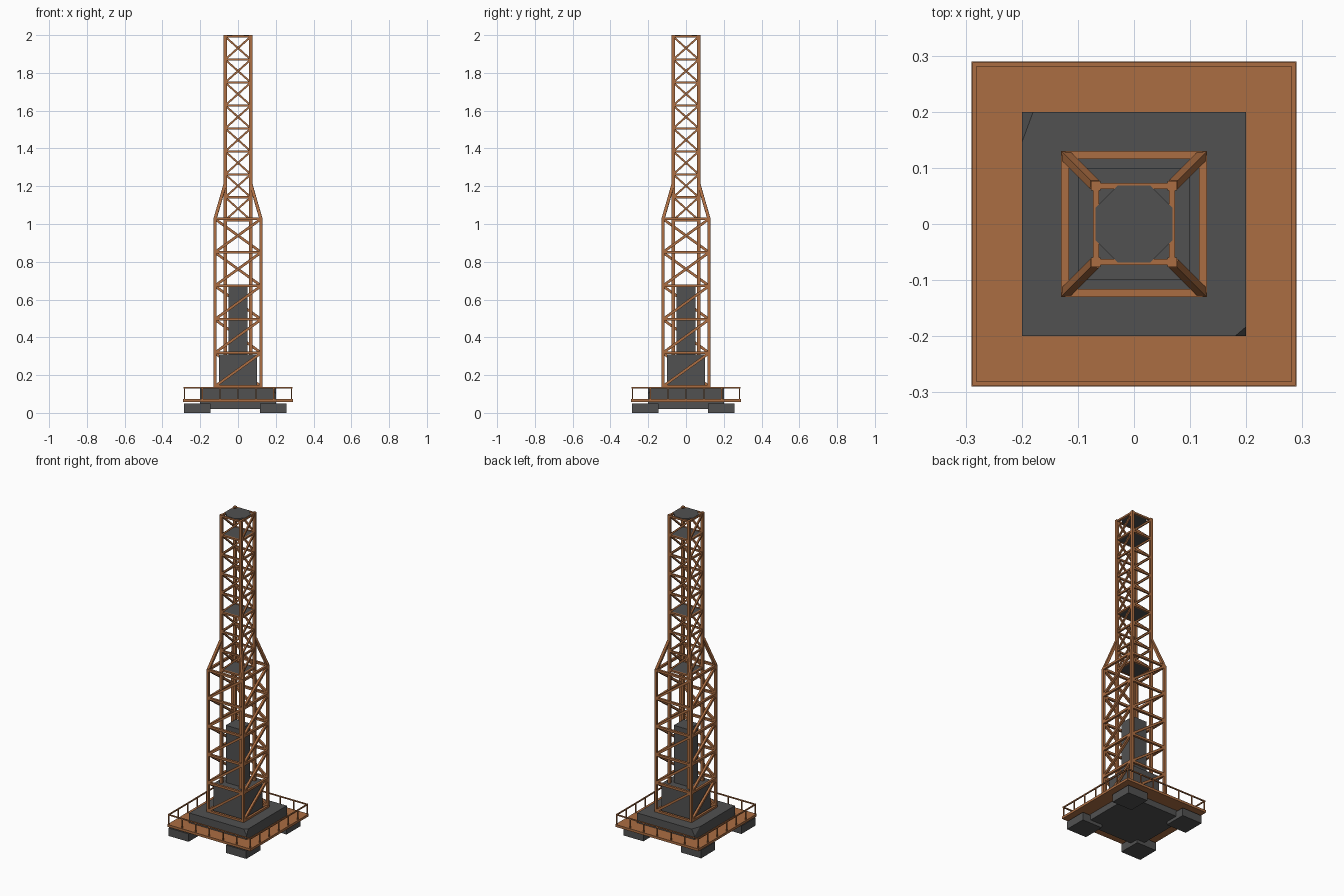
import bpy, bmesh, math
from mathutils import Vector, Matrix

if "Cube" in bpy.data.objects:
    bpy.data.objects.remove(bpy.data.objects["Cube"])


def material(name, rgb):
    m = bpy.data.materials.new(name)
    m.diffuse_color = (*rgb, 1)
    m.use_nodes = True
    m.node_tree.nodes["Principled BSDF"].inputs["Base Color"].default_value = m.diffuse_color
    return m


RUST = material("rust_orange", (0.41, 0.155, 0.055))
DARK = material("dark_concrete", (0.083, 0.083, 0.083))


def finish(bm, name, mat):
    bmesh.ops.recalc_face_normals(bm, faces=bm.faces)
    me = bpy.data.meshes.new(name)
    bm.to_mesh(me)
    bm.free()
    me.materials.append(mat)
    ob = bpy.data.objects.new(name, me)
    bpy.context.collection.objects.link(ob)
    return ob


def box(bm, x0, x1, y0, y1, z0, z1):
    mat = Matrix.Translation(((x0 + x1) / 2, (y0 + y1) / 2, (z0 + z1) / 2)) \
        @ Matrix.Diagonal((x1 - x0, y1 - y0, z1 - z0, 1))
    return bmesh.ops.create_cube(bm, size=1, matrix=mat)["verts"]


def beam(bm, a, b, w, side=None):
    """Square bar between two points, one pair of faces turned toward 'side'."""
    a, b = Vector(a), Vector(b)
    d = (b - a).normalized()
    s = Vector(side or (1, 0, 0))
    u = (s - d * s.dot(d)).normalized()
    v = d.cross(u)
    rot = Matrix((u, v, d)).transposed().to_4x4()
    mat = Matrix.Translation((a + b) / 2) @ rot @ Matrix.Diagonal((w, w, (b - a).length, 1))
    bmesh.ops.create_cube(bm, size=1, matrix=mat)


def four(fn):
    """Call fn with a point-turning function for each of the four sides."""
    for k in range(4):
        r = Matrix.Rotation(k * math.pi / 2, 3, 'Z')
        fn(lambda x, y, z, r=r: r @ Vector((x, y, z)))


def legs(name, h, z0, z1, w):
    bm = bmesh.new()
    for sx in (-1, 1):
        for sy in (-1, 1):
            beam(bm, (sx * h, sy * h, z0), (sx * h, sy * h, z1), w)
    finish(bm, name, RUST)


def lattice(name, h, levels, wh, wd):
    """Horizontal rings at each level with one rising diagonal per bay and side."""
    bm = bmesh.new()

    def side(p):
        n = p(0, -1, 0)
        for z in levels:
            beam(bm, p(-h, -h, z), p(h, -h, z), wh, n)
        for z0, z1 in zip(levels, levels[1:]):
            beam(bm, p(-h, -h, z0), p(h, -h, z1), wd, n)
    four(side)
    finish(bm, name, RUST)


# Inner mast
legs("mast_legs", 0.068, 0.31, 2.0, 0.017)
mast_levels = [1.02 + i * 0.1215 for i in range(9)]
lattice("mast_lattice", 0.068, mast_levels, 0.011, 0.010)

# Outer support tower
legs("tower_legs", 0.122, 0.135, 1.03, 0.016)
lattice("tower_lattice", 0.123, [0.14 + i * 0.1775 for i in range(6)], 0.014, 0.014)

# Sloping struts joining the tower to the mast
bm = bmesh.new()
four(lambda p: beam(bm, p(0.122, 0.122, 1.025), p(0.07, 0.07, 1.205), 0.016, p(1, 0, 0)))
finish(bm, "tower_shoulder_struts", RUST)

# Plates inside the mast
bm = bmesh.new()
for z in (1.02, 1.384, 1.87):
    box(bm, -0.064, 0.064, -0.064, 0.064, z - 0.004, z + 0.004)
finish(bm, "mast_plates", DARK)

# Eight-sided cap plate
bm = bmesh.new()
r = 0.069 / math.cos(math.pi / 8)
bmesh.ops.create_cone(bm, cap_ends=True, segments=8, radius1=r, radius2=r, depth=0.012,
                      matrix=Matrix.Translation((0, 0, 1.994)) @ Matrix.Rotation(math.pi / 8, 4, 'Z'))
finish(bm, "mast_cap", DARK)

# Stepped core
for name, h, z0, z1 in (("core_lower", 0.1, 0.13, 0.31), ("core_upper", 0.05, 0.31, 0.67)):
    bm = bmesh.new()
    box(bm, -h, h, -h, h, z0, z1)
    finish(bm, name, DARK)

# Plinth with chipped top edges
bm = bmesh.new()
box(bm, -0.2, 0.2, -0.2, 0.2, 0.02, 0.135)
for co, no in (((-0.2, 0.145, 0.135), (-1, 0.37, 0.5)), ((0.18, -0.2, 0.135), (0.6, -0.7, 0.35))):
    cut = bmesh.ops.bisect_plane(bm, geom=bm.verts[:] + bm.edges[:] + bm.faces[:],
                                 plane_co=co, plane_no=no, clear_outer=True)
    edges = [e for e in cut["geom_cut"] if isinstance(e, bmesh.types.BMEdge)]
    bmesh.ops.holes_fill(bm, edges=edges)
finish(bm, "plinth", DARK)

# Four feet
bm = bmesh.new()
for x in (-0.215, 0.187):
    for y in (-0.215, 0.187):
        box(bm, x - 0.07, x + 0.07, y - 0.07, y + 0.07, 0.0, 0.05)
finish(bm, "feet", DARK)

# Deck
bm = bmesh.new()
box(bm, -0.29, 0.29, -0.29, 0.29, 0.058, 0.073)
finish(bm, "deck", RUST)

# Railing
bm = bmesh.new()


def rail_side(p):
    n = p(0, -1, 0)
    beam(bm, p(-0.288, -0.284, 0.133), p(0.288, -0.284, 0.133), 0.007, n)
    for i in range(6):
        x = -0.284 + i * 0.568 / 6
        beam(bm, p(x, -0.284, 0.07), p(x, -0.284, 0.133), 0.006, n)


four(rail_side)
finish(bm, "railing", RUST)
